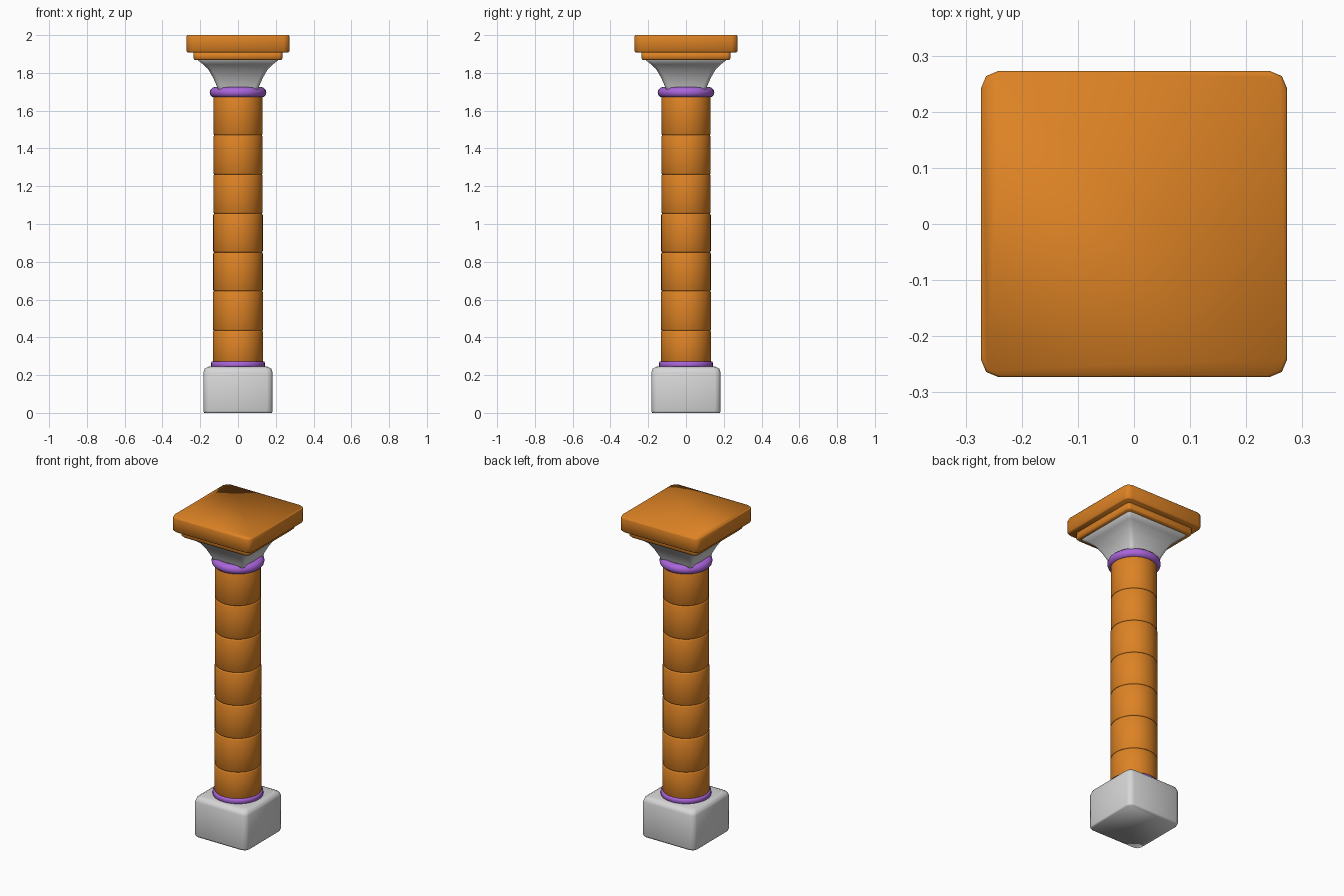
import bpy, bmesh, math

if "Cube" in bpy.data.objects:
    bpy.data.objects.remove(bpy.data.objects["Cube"])


def material(name, rgb):
    m = bpy.data.materials.new(name)
    m.diffuse_color = (*rgb, 1)
    m.use_nodes = True
    m.node_tree.nodes["Principled BSDF"].inputs["Base Color"].default_value = m.diffuse_color
    return m


ORANGE = material("orange", (0.72, 0.225, 0.018))
GREY = material("light grey", (0.68, 0.68, 0.68))
PURPLE = material("purple", (0.40, 0.13, 0.70))


def loft(name, rings, mat):
    """Skin a stack of equal-length point rings, cap both ends, shade smooth."""
    bm = bmesh.new()
    loops = [[bm.verts.new(p) for p in ring] for ring in rings]
    n = len(loops[0])
    for a, b in zip(loops, loops[1:]):
        for i in range(n):
            j = (i + 1) % n
            bm.faces.new((a[i], a[j], b[j], b[i]))
    bm.faces.new(loops[0][::-1])
    bm.faces.new(loops[-1])
    for f in bm.faces:
        f.smooth = True
    me = bpy.data.meshes.new(name)
    bm.to_mesh(me)
    bm.free()
    me.materials.append(mat)
    ob = bpy.data.objects.new(name, me)
    bpy.context.collection.objects.link(ob)
    return ob


def circle(r, z, n=32):
    return [(r * math.cos(2 * math.pi * i / n), r * math.sin(2 * math.pi * i / n), z)
            for i in range(n)]


def square(half, z, corner, segs=2):
    """Square ring with rounded corners."""
    pts = []
    for k, (sx, sy) in enumerate(((1, 1), (-1, 1), (-1, -1), (1, -1))):
        for s in range(segs + 1):
            a = math.pi / 2 * (k + s / segs)
            pts.append((sx * (half - corner) + corner * math.cos(a),
                        sy * (half - corner) + corner * math.sin(a), z))
    return pts


def round_part(name, profile, mat):
    return loft(name, [circle(r, z) for r, z in profile], mat)


def square_part(name, profile, corner, mat):
    return loft(name, [square(h, z, corner) for h, z in profile], mat)


# Plinth with rounded upper edge
square_part("plinth", [(0.18, 0), (0.183, 0.01), (0.183, 0.215), (0.176, 0.235), (0.155, 0.245)],
            0.03, GREY)

# Lower collar
round_part("lower_collar", [(0.143, 0.235), (0.143, 0.262), (0.139, 0.272), (0.12, 0.274)], PURPLE)

# Shaft of seven stacked drums, tapering very slightly
edges = [0.26, 0.435, 0.645, 0.85, 1.055, 1.262, 1.47, 1.69]
for i, (z0, z1) in enumerate(zip(edges, edges[1:])):
    r = 0.133 - 0.0005 * i
    round_part(f"shaft_drum_{i + 1}",
               [(r - 0.004, z0), (r, z0 + 0.007), (r, z1 - 0.007), (r - 0.004, z1)], ORANGE)

# Upper collar ring
bpy.ops.mesh.primitive_torus_add(major_radius=0.122, minor_radius=0.028, major_segments=32,
                                 minor_segments=12, location=(0, 0, 1.697))
ring = bpy.context.object
ring.name = "upper_collar"
ring.data.materials.append(PURPLE)
bpy.ops.object.shade_smooth()

# Flared square capital
square_part("capital", [(0.106, 1.70), (0.112, 1.73), (0.132, 1.775), (0.158, 1.82),
                        (0.185, 1.845), (0.216, 1.87), (0.216, 1.88)], 0.02, GREY)

# Two-step abacus
square_part("abacus_lower_step", [(0.228, 1.868), (0.235, 1.876), (0.235, 1.915)], 0.02, ORANGE)
square_part("abacus_top_slab", [(0.268, 1.909), (0.273, 1.915), (0.273, 1.992), (0.270, 2.0)],
            0.032, ORANGE)
